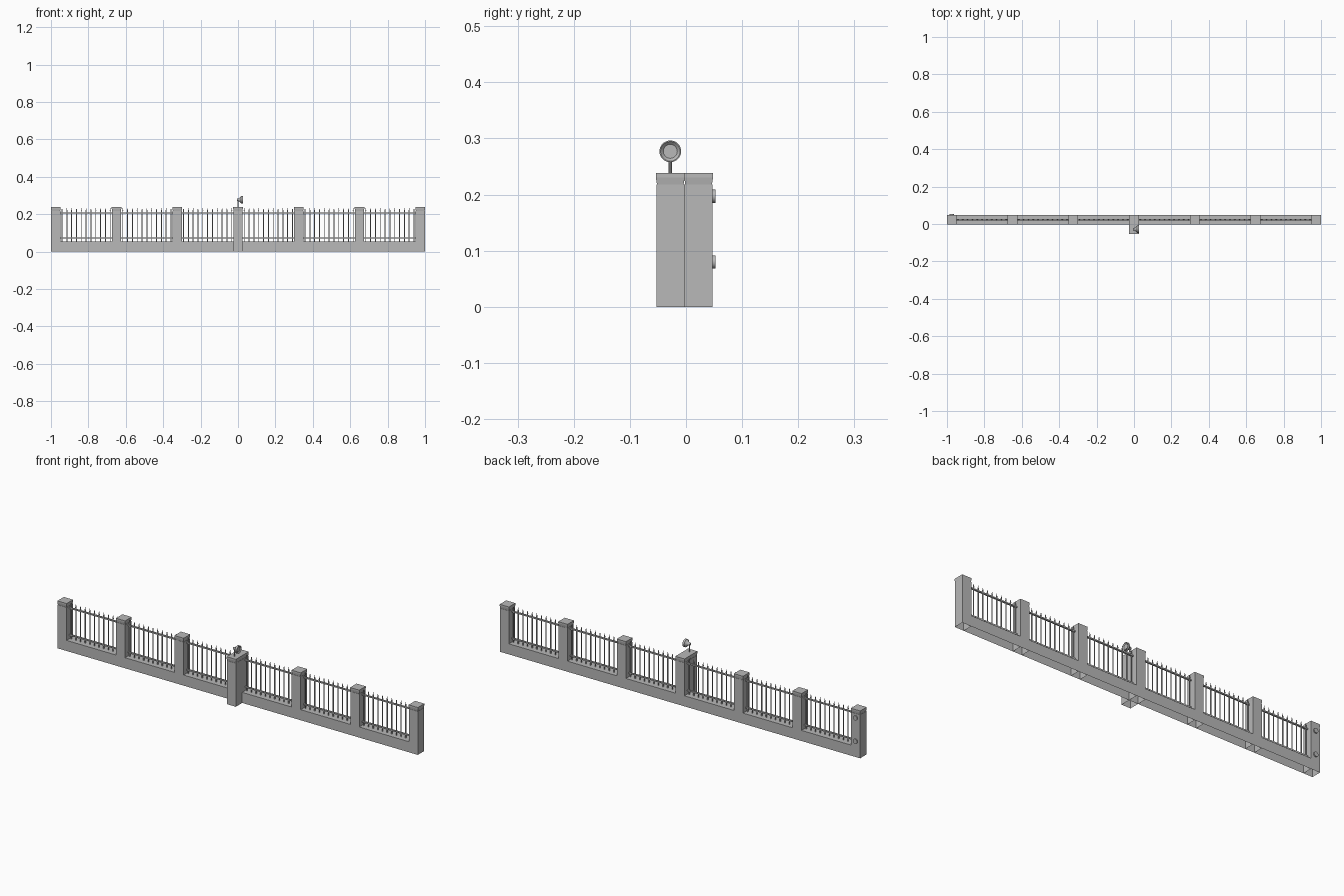
import bpy, bmesh, math
from mathutils import Matrix, Vector

if "Cube" in bpy.data.objects:
    bpy.data.objects.remove(bpy.data.objects["Cube"])

stone = bpy.data.materials.new("mid_grey")
stone.diffuse_color = (0.48, 0.48, 0.48, 1)
stone.use_nodes = True
stone.node_tree.nodes["Principled BSDF"].inputs["Base Color"].default_value = stone.diffuse_color

WALL_Y = 0.0225                      # centre line of the wall
POSTS = [i * 0.3248 for i in range(-3, 4)]
HALF = 0.025


def finish(bm, name, smooth=False):
    bmesh.ops.recalc_face_normals(bm, faces=bm.faces)
    me = bpy.data.meshes.new(name)
    bm.to_mesh(me)
    bm.free()
    me.materials.append(stone)
    ob = bpy.data.objects.new(name, me)
    bpy.context.collection.objects.link(ob)
    if smooth:
        bpy.context.view_layer.objects.active = ob
        ob.select_set(True)
        bpy.ops.object.shade_smooth_by_angle(angle=math.radians(35))
        ob.select_set(False)
    return ob


def box(bm, x0, x1, y0, y1, z0, z1, open_bottom=False):
    m = Matrix.Translation(((x0 + x1) / 2, (y0 + y1) / 2, (z0 + z1) / 2)) \
        @ Matrix.Diagonal((x1 - x0, y1 - y0, z1 - z0, 1))
    verts = bmesh.ops.create_cube(bm, size=1, matrix=m)["verts"]
    if open_bottom:
        low = [f for f in {f for v in verts for f in v.link_faces}
               if all(abs(v.co.z - z0) < 1e-5 for v in f.verts)]
        bmesh.ops.delete(bm, geom=low, context="FACES_ONLY")


def rod(bm, a, b, r0, r1, sides):
    a, b = Vector(a), Vector(b)
    d = b - a
    m = Matrix.Translation((a + b) / 2) @ d.to_track_quat("Z", "Y").to_matrix().to_4x4()
    bmesh.ops.create_cone(bm, cap_ends=True, segments=sides, radius1=r0,
                          radius2=r1, depth=d.length, matrix=m)


def pillar(x, y, name):
    # hollow shaft with a flared flat cap
    bm = bmesh.new()
    box(bm, x - HALF, x + HALF, y - HALF, y + HALF, 0, 0.218, True)
    finish(bm, name)
    bm = bmesh.new()
    rings = []
    for h, z in ((0.0235, 0.216), (0.0256, 0.230), (0.0256, 0.238)):
        rings.append([bm.verts.new((x + sx * h, y + sy * h, z))
                      for sx, sy in ((-1, -1), (1, -1), (1, 1), (-1, 1))])
    for lo, hi in zip(rings, rings[1:]):
        for i in range(4):
            j = (i + 1) % 4
            bm.faces.new((lo[i], lo[j], hi[j], hi[i]))
    bm.faces.new(rings[-1])
    bm.faces.new(rings[0][::-1])
    finish(bm, name + "_cap")


# pillars along the wall, plus one in front at the centre
for i, px in enumerate(POSTS):
    pillar(px, WALL_Y, f"wall_pillar_{i + 1}")
FRONT_Y = WALL_Y - 0.0505
pillar(0, FRONT_Y, "front_pillar")

# low wall and railing in each bay
for i, (a, b) in enumerate(zip(POSTS, POSTS[1:])):
    x0, x1 = a + HALF, b - HALF
    bm = bmesh.new()
    box(bm, x0, x1, WALL_Y - HALF, WALL_Y + HALF, 0, 0.053, True)
    finish(bm, f"low_wall_{i + 1}")

    bm = bmesh.new()
    for z in (0.072, 0.207):
        box(bm, x0, x1, WALL_Y - 0.004, WALL_Y + 0.004, z - 0.003, z + 0.003)
    mid = (a + b) / 2
    for k in range(-5, 6):
        x = mid + k * 0.0258
        rod(bm, (x, WALL_Y, 0.053), (x, WALL_Y, 0.216), 0.0027, 0.0027, 6)
        rod(bm, (x, WALL_Y, 0.216), (x, WALL_Y, 0.234), 0.0036, 0.0003, 6)
    finish(bm, f"railing_{i + 1}")

# two round studs on the back of the left end pillar
bm = bmesh.new()
for z in (0.080, 0.197):
    y = WALL_Y + HALF
    rod(bm, (POSTS[0], y - 0.001, z), (POSTS[0], y + 0.0055, z), 0.0118, 0.0118, 16)
finish(bm, "back_studs", True)

# lamp stem
bm = bmesh.new()
rod(bm, (0, FRONT_Y, 0.236), (0, FRONT_Y, 0.276), 0.0028, 0.0028, 10)
finish(bm, "lamp_stem", True)

# lamp head: lathed bell facing +x with a recessed lens
bm = bmesh.new()
prof = [(-0.005, 0.0), (-0.005, 0.006), (0.004, 0.008), (0.011, 0.0125), (0.016, 0.0195),
        (0.026, 0.0195), (0.026, 0.0175), (0.021, 0.0125), (0.023, 0.0125), (0.023, 0.0)]
pts = [bm.verts.new((x, FRONT_Y, 0.277 + r)) for x, r in prof]
edges = [bm.edges.new(p) for p in zip(pts, pts[1:])]
bmesh.ops.spin(bm, geom=pts + edges, cent=(0, FRONT_Y, 0.277), axis=(1, 0, 0),
               angle=2 * math.pi, steps=20, use_merge=True)
bmesh.ops.remove_doubles(bm, verts=bm.verts, dist=1e-5)
finish(bm, "lamp_head", True)
